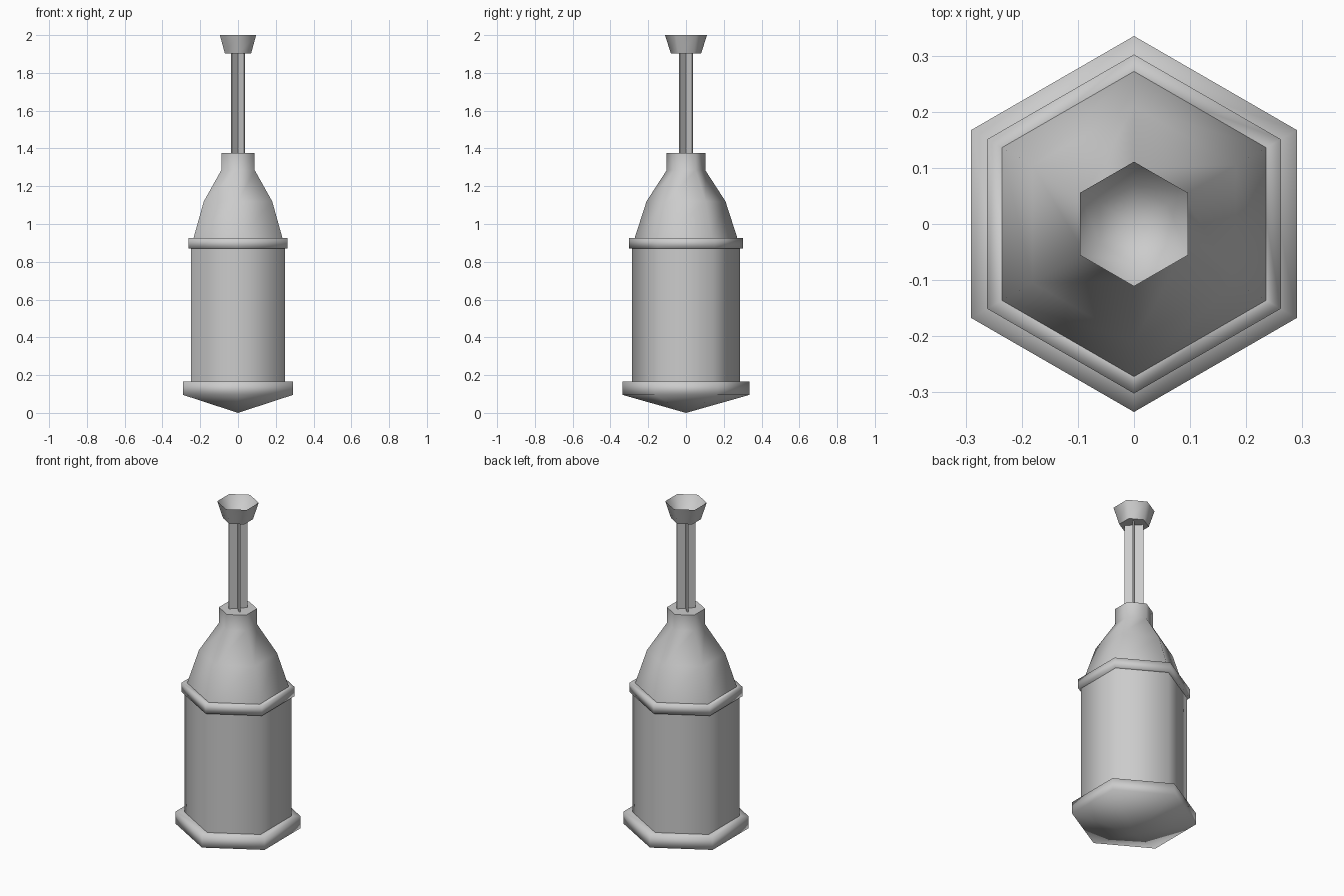
import bpy, bmesh, math

SIDES = 6

cube = bpy.data.objects.get("Cube")
if cube:
    bpy.data.objects.remove(cube, do_unlink=True)

metal = bpy.data.materials.new("plain grey")
metal.use_nodes = True
GREY = (0.6, 0.6, 0.6, 1)
metal.diffuse_color = GREY
metal.node_tree.nodes["Principled BSDF"].inputs["Base Color"].default_value = GREY


def finish(name, bm, angle):
    """Turn a bmesh into a smooth object, sharp above the given angle."""
    bmesh.ops.recalc_face_normals(bm, faces=bm.faces)
    mesh = bpy.data.meshes.new(name)
    bm.to_mesh(mesh)
    bm.free()
    mesh.materials.append(metal)
    obj = bpy.data.objects.new(name, mesh)
    bpy.context.collection.objects.link(obj)
    bpy.ops.object.select_all(action='DESELECT')
    obj.select_set(True)
    bpy.context.view_layer.objects.active = obj
    bpy.ops.object.shade_smooth_by_angle(angle=math.radians(angle))
    return obj


def turn(name, profile, angle=65, closed=False):
    """Hexagonal lathe of (corner radius, height) points, corners on y."""
    bm = bmesh.new()
    rings = []
    for r, z in profile:
        if r == 0:
            rings.append([bm.verts.new((0, 0, z))] * SIDES)
        else:
            turns = [math.pi / 2 + math.tau * i / SIDES for i in range(SIDES)]
            rings.append([bm.verts.new((r * math.cos(t), r * math.sin(t), z)) for t in turns])
    pairs = list(zip(rings, rings[1:]))
    if closed:
        pairs.append((rings[-1], rings[0]))
    for low, high in pairs:
        for i in range(SIDES):
            j = (i + 1) % SIDES
            corners = dict.fromkeys((low[i], low[j], high[j], high[i]))
            bm.faces.new(list(corners))
    return finish(name, bm, angle)


# Pointed foot, barrel and collar
turn("pointed_base", [(0, 0), (0.335, 0.095), (0.335, 0.165), (0.27, 0.165)], 100)
turn("barrel", [(0.286, 0.15), (0.286, 0.9)])
turn("collar", [(0.25, 0.87), (0.302, 0.87), (0.302, 0.925), (0.25, 0.925)], 100, True)

# Tapering shoulder with a short neck
turn("shoulder", [(0.276, 0.9), (0.272, 0.925), (0.209, 1.12), (0.102, 1.285),
                  (0.102, 1.377), (0, 1.377)])

# Stem made of two crossed blades
for side, name in ((1, "stem_blade_a"), (-1, "stem_blade_b")):
    bm = bmesh.new()
    bmesh.ops.create_cube(bm, size=1)
    bmesh.ops.scale(bm, vec=(0.1, 0.008, 0.55), verts=bm.verts)
    blade = finish(name, bm, 30)
    blade.location.z = 1.635
    blade.rotation_euler.z = side * math.pi / 4

# Open cup on top
turn("cup", [(0, 1.902), (0.08, 1.902), (0.111, 2.0), (0.07, 1.935), (0, 1.915)])
